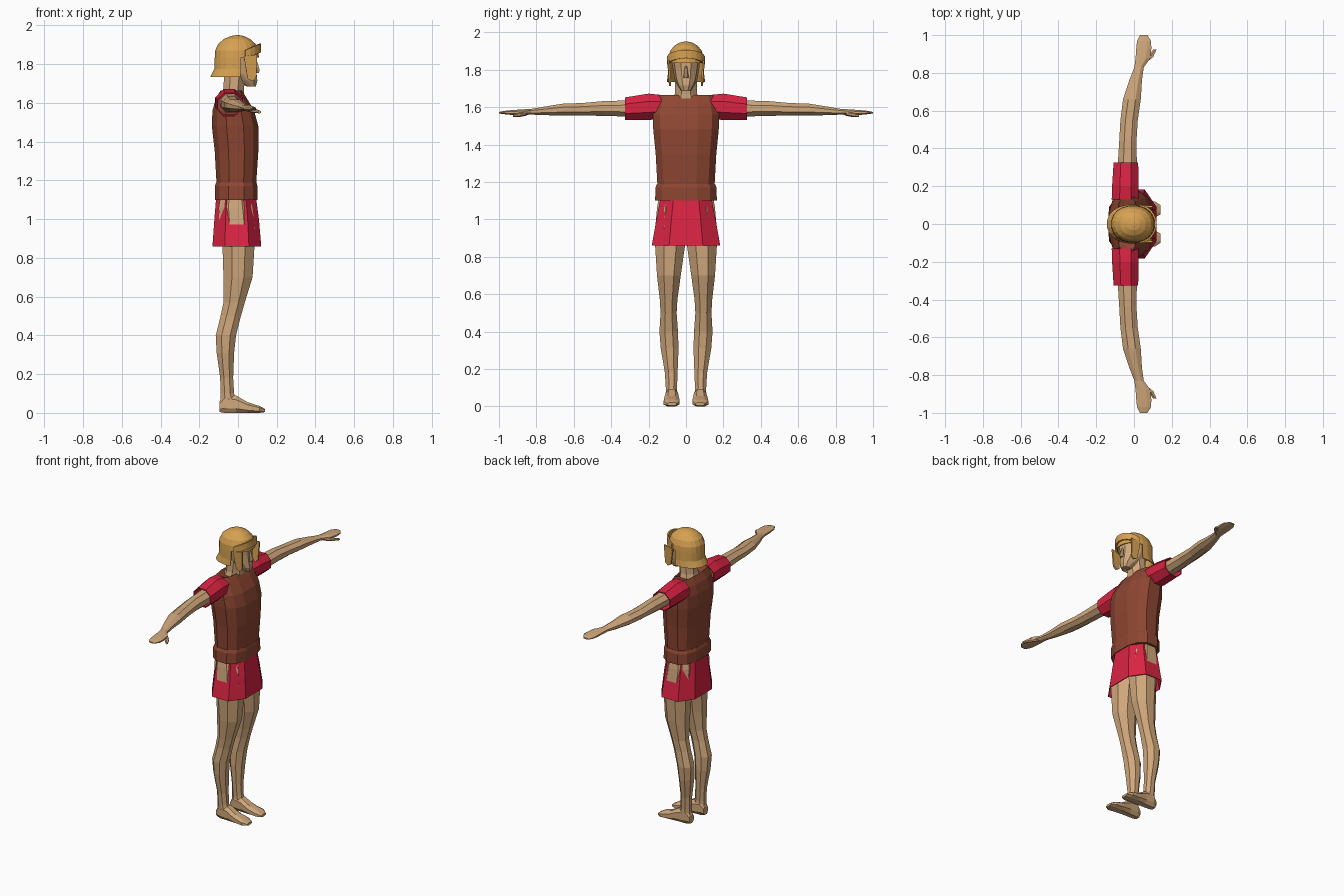
import bpy, bmesh, math
from mathutils import Vector


def material(name, rgb):
    m = bpy.data.materials.new(name)
    m.diffuse_color = (*rgb, 1)
    return m


SKIN = material("skin tan", (0.63, 0.39, 0.20))
LEATHER = material("leather brown", (0.27, 0.062, 0.032))
CLOTH = material("crimson cloth", (0.70, 0.017, 0.055))
METAL = material("brass", (0.68, 0.36, 0.085))


def finish(name, bm, mat, mirror=False, thick=0):
    bmesh.ops.recalc_face_normals(bm, faces=bm.faces)
    me = bpy.data.meshes.new(name)
    bm.to_mesh(me)
    bm.free()
    me.materials.append(mat)
    ob = bpy.data.objects.new(name, me)
    bpy.context.collection.objects.link(ob)
    if thick:
        s = ob.modifiers.new("thickness", 'SOLIDIFY')
        s.thickness = thick
    if mirror:
        m = ob.modifiers.new("mirror", 'MIRROR')
        m.use_axis = (False, True, False)
    return ob


def loft(name, mat, axis, rings, n=8, e=2.0, caps=True, mirror=False, thick=0, drop=None):
    """Skin rings of (position, lo_u, hi_u, lo_v, hi_v) along an axis; u, v are the other axes in order."""
    bm = bmesh.new()
    prof = []
    for i in range(n):
        a = 2 * math.pi * (i + 0.5) / n
        prof.append([math.copysign(abs(f) ** (2 / e), f) for f in (math.cos(a), math.sin(a))])
    mu, mv = (max(p[k] for p in prof) for k in (0, 1))
    loops = []
    for pos, u0, u1, v0, v1 in rings:
        loop = []
        for u, v in prof:
            co = [(u0 + u1) / 2 + u / mu * (u1 - u0) / 2, (v0 + v1) / 2 + v / mv * (v1 - v0) / 2]
            co.insert('xyz'.index(axis), pos)
            loop.append(bm.verts.new(co))
        loops.append(loop)
    for a, b in zip(loops, loops[1:]):
        for i in range(n):
            j = (i + 1) % n
            bm.faces.new((a[i], a[j], b[j], b[i]))
    if caps:
        bm.faces.new(loops[0])
    if caps or drop:
        bm.faces.new(loops[-1])
    if drop:
        gone = [f for f in bm.faces if drop(f.calc_center_median())]
        bmesh.ops.delete(bm, geom=gone, context='FACES')
    return finish(name, bm, mat, mirror, thick)


def sym(z, x0, x1, w):
    return (z, x0, x1, -w, w)


# Legs, from hip to ankle
loft("legs", SKIN, 'z', [
    (1.12, -0.09, 0.06, 0.0, 0.145), (1.06, -0.10, 0.075, 0.0, 0.155),
    (0.95, -0.095, 0.088, 0.0, 0.165), (0.86, -0.08, 0.085, 0.005, 0.165),
    (0.70, -0.075, 0.075, 0.028, 0.155), (0.57, -0.075, 0.035, 0.046, 0.14),
    (0.50, -0.09, 0.015, 0.05, 0.136), (0.40, -0.115, -0.01, 0.043, 0.142),
    (0.31, -0.11, -0.02, 0.04, 0.135), (0.18, -0.092, -0.025, 0.045, 0.113),
    (0.10, -0.09, -0.02, 0.048, 0.108), (0.04, -0.09, 0.0, 0.045, 0.108)], mirror=True)

# Feet, from heel to toe
loft("feet", SKIN, 'x', [
    (-0.095, 0.052, 0.10, 0.005, 0.06), (-0.07, 0.045, 0.108, 0, 0.10),
    (-0.01, 0.042, 0.11, 0, 0.09), (0.05, 0.036, 0.117, 0, 0.055),
    (0.11, 0.036, 0.12, 0, 0.036), (0.14, 0.05, 0.10, 0.004, 0.02)], e=2.6, mirror=True)

# Arms, from shoulder to wrist and fingertips
loft("arms", SKIN, 'y', [
    (0.14, -0.09, 0.015, 1.55, 1.65), (0.33, -0.085, 0.015, 1.55, 1.635),
    (0.44, -0.078, 0.013, 1.553, 1.632), (0.55, -0.072, 0.02, 1.555, 1.622),
    (0.66, -0.058, 0.036, 1.555, 1.618), (0.76, -0.025, 0.042, 1.557, 1.602),
    (0.83, 0.002, 0.052, 1.56, 1.59), (0.875, 0.008, 0.085, 1.557, 1.588),
    (0.93, 0.012, 0.092, 1.558, 1.584), (0.97, 0.016, 0.09, 1.562, 1.58),
    (1.0, 0.032, 0.07, 1.566, 1.574)], mirror=True)
loft("thumbs", SKIN, 'y', [
    (0.85, 0.035, 0.06, 1.555, 1.58), (0.885, 0.07, 0.102, 1.548, 1.572),
    (0.925, 0.103, 0.12, 1.546, 1.56)], n=6, mirror=True)

# Sleeves
loft("sleeves", CLOTH, 'y', [
    (0.13, -0.118, 0.025, 1.54, 1.665), (0.20, -0.116, 0.025, 1.53, 1.672),
    (0.325, -0.108, 0.022, 1.53, 1.652)], caps=False, mirror=True, thick=0.006)

# Tunic skirt, with the hips showing at its sides
loft("tunic_skirt", CLOTH, 'z', [
    sym(1.12, -0.112, 0.092, 0.135), sym(1.00, -0.122, 0.108, 0.158),
    sym(0.86, -0.132, 0.12, 0.183)], e=2.5, caps=False, thick=0.005)

# Cuirass and belt
loft("cuirass", LEATHER, 'z', [
    sym(1.17, -0.11, 0.093, 0.152), sym(1.35, -0.12, 0.105, 0.162),
    sym(1.48, -0.135, 0.105, 0.175), sym(1.56, -0.132, 0.083, 0.177),
    sym(1.62, -0.115, 0.048, 0.168), sym(1.665, -0.09, 0.018, 0.15),
    sym(1.64, -0.075, 0.015, 0.05)], n=12, e=2.6)
loft("belt", LEATHER, 'z', [
    sym(1.10, -0.12, 0.10, 0.165), sym(1.17, -0.12, 0.10, 0.163),
    sym(1.19, -0.112, 0.095, 0.155)], n=12, e=2.6)

# Neck, head and nose
loft("neck", SKIN, 'z', [
    sym(1.62, -0.09, 0.03, 0.075), sym(1.67, -0.075, 0.03, 0.06),
    sym(1.80, -0.07, 0.045, 0.055)])
loft("head", SKIN, 'z', [
    sym(1.685, 0.045, 0.092, 0.026), sym(1.715, -0.005, 0.10, 0.045),
    sym(1.75, -0.06, 0.096, 0.06), sym(1.80, -0.09, 0.092, 0.07),
    sym(1.84, -0.095, 0.094, 0.075), sym(1.90, -0.08, 0.075, 0.065)], n=10, e=2.3)
loft("nose", SKIN, 'z', [
    sym(1.755, 0.085, 0.108, 0.014), sym(1.77, 0.085, 0.112, 0.013),
    sym(1.82, 0.085, 0.097, 0.006)], n=6)

# Helmet bowl with flared neck guard, open in front
loft("helmet", METAL, 'z', [
    sym(1.735, -0.143, 0.12, 0.102), sym(1.775, -0.122, 0.11, 0.097),
    sym(1.835, -0.12, 0.108, 0.097), sym(1.87, -0.118, 0.105, 0.095),
    sym(1.905, -0.102, 0.09, 0.082), sym(1.93, -0.072, 0.062, 0.06),
    sym(1.945, -0.038, 0.032, 0.033), sym(1.95, -0.01, 0.008, 0.01)],
    n=20, e=2.15, caps=False, thick=0.005,
    drop=lambda c: c.z < 1.83 and c.x > 0.0)

# Brow band rising toward the front
bm = bmesh.new()
prev = None
for i in range(11):
    a = math.radians(-82 + 16.4 * i)
    x = 0.025 + 0.095 * math.cos(a)
    z = 1.828 + 0.42 * (x - 0.04)
    pair = [bm.verts.new((x, 0.102 * math.sin(a), z + h)) for h in (0, 0.045)]
    if prev:
        bm.faces.new((prev[0], pair[0], pair[1], prev[1]))
    prev = pair
finish("brow_band", bm, METAL, thick=0.01)

# Cheek guards
bm = bmesh.new()
pts = [(0.03, 0.1, 1.84), (0.098, 0.098, 1.85), (0.094, 0.09, 1.73),
       (0.075, 0.089, 1.712), (0.05, 0.092, 1.725)]
bm.faces.new([bm.verts.new(Vector(p)) for p in pts])
finish("cheek_guards", bm, METAL, mirror=True, thick=0.01)
